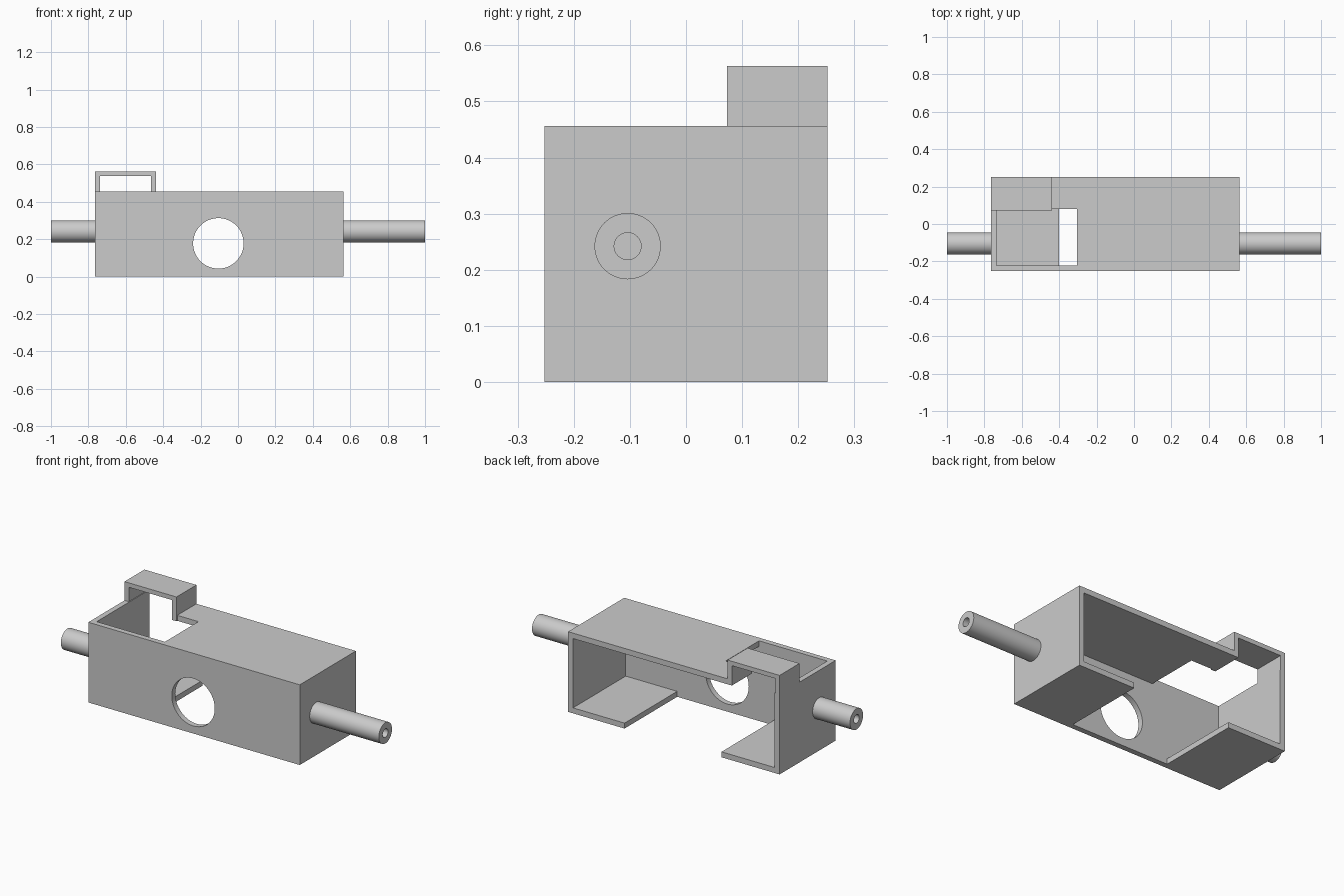
import bpy
import math

cube = bpy.data.objects.get("Cube")
if cube:
    bpy.data.objects.remove(cube, do_unlink=True)

GREY = (0.6, 0.6, 0.6, 1.0)
grey = bpy.data.materials.new("plain_grey")
grey.use_nodes = True
grey.diffuse_color = GREY
grey.node_tree.nodes["Principled BSDF"].inputs["Base Color"].default_value = GREY


def box(name, x, y, z):
    """Box given by its (low, high) extent on each axis."""
    mid = [(a + b) / 2 for a, b in (x, y, z)]
    bpy.ops.mesh.primitive_cube_add(size=1, location=mid)
    ob = bpy.context.object
    ob.name = name
    ob.scale = [b - a for a, b in (x, y, z)]
    bpy.ops.object.transform_apply(location=True, rotation=False, scale=True)
    ob.data.materials.append(grey)
    return ob


def cylinder(name, radius, length, center, rotation):
    bpy.ops.mesh.primitive_cylinder_add(vertices=64, radius=radius, depth=length,
                                        location=center, rotation=rotation)
    ob = bpy.context.object
    ob.name = name
    ob.data.materials.append(grey)
    return ob


def cut(ob, *cutters):
    """Subtract each cutter and discard it."""
    bpy.context.view_layer.objects.active = ob
    for cutter in cutters:
        mod = ob.modifiers.new("cut", "BOOLEAN")
        mod.operation = "DIFFERENCE"
        mod.solver = "EXACT"
        mod.object = cutter
        bpy.ops.object.modifier_apply(modifier=mod.name)
        bpy.data.objects.remove(cutter, do_unlink=True)


def smooth(ob):
    bpy.ops.object.select_all(action="DESELECT")
    ob.select_set(True)
    bpy.context.view_layer.objects.active = ob
    bpy.ops.object.shade_smooth_by_angle(angle=math.radians(30))


# Main dimensions
X0, X1 = -0.765, 0.565
Y = 0.252
TOP = 0.456
WALL = 0.031
IN0, IN1 = X0 + WALL, X1 - WALL
ROOF = TOP - WALL
BX0, BX1 = X0 + 0.027, -0.465      # inside of the raised bracket

# Housing: hollow box, open at the back, with openings in floor, roof and front
housing = box("housing", (X0, X1), (-Y, Y), (0, TOP))
cut(housing,
    box("cavity_cutter", (IN0, IN1), (-Y + WALL, 1), (WALL, ROOF)),
    box("floor_cutter", (-0.4, 0.21), (-Y + WALL, 1), (-1, 0.1)),
    box("roof_cutter", (IN0, -0.305), (-Y + WALL, 0.08), (0.3, 1)),
    box("slot_cutter", (IN0, BX1), (0, 1), (0.3, 1)),
    cylinder("window_cutter", 0.135, 0.2, (-0.105, -Y, 0.178), (math.pi / 2, 0, 0)))
smooth(housing)

# Raised bracket bridging the roof slot
bracket = box("bracket", (X0, -0.438), (0.073, Y), (ROOF, 0.563))
cut(bracket, box("bracket_cutter", (BX0, BX1), (-1, 1), (0, 0.538)))

# Hollow shafts on both ends
for name, wall_x, side in (("left_shaft", X1, 1), ("right_shaft", X0, -1)):
    inner = wall_x - side * 0.01
    length = abs(side - inner)
    center = ((side + inner) / 2, -0.104, 0.242)
    turn = (0, math.pi / 2, 0)
    shaft = cylinder(name, 0.059, length, center, turn)
    bore_center = (center[0] + side * 0.02, center[1], center[2])
    cut(shaft, cylinder("bore_cutter", 0.024, length, bore_center, turn))
    smooth(shaft)
